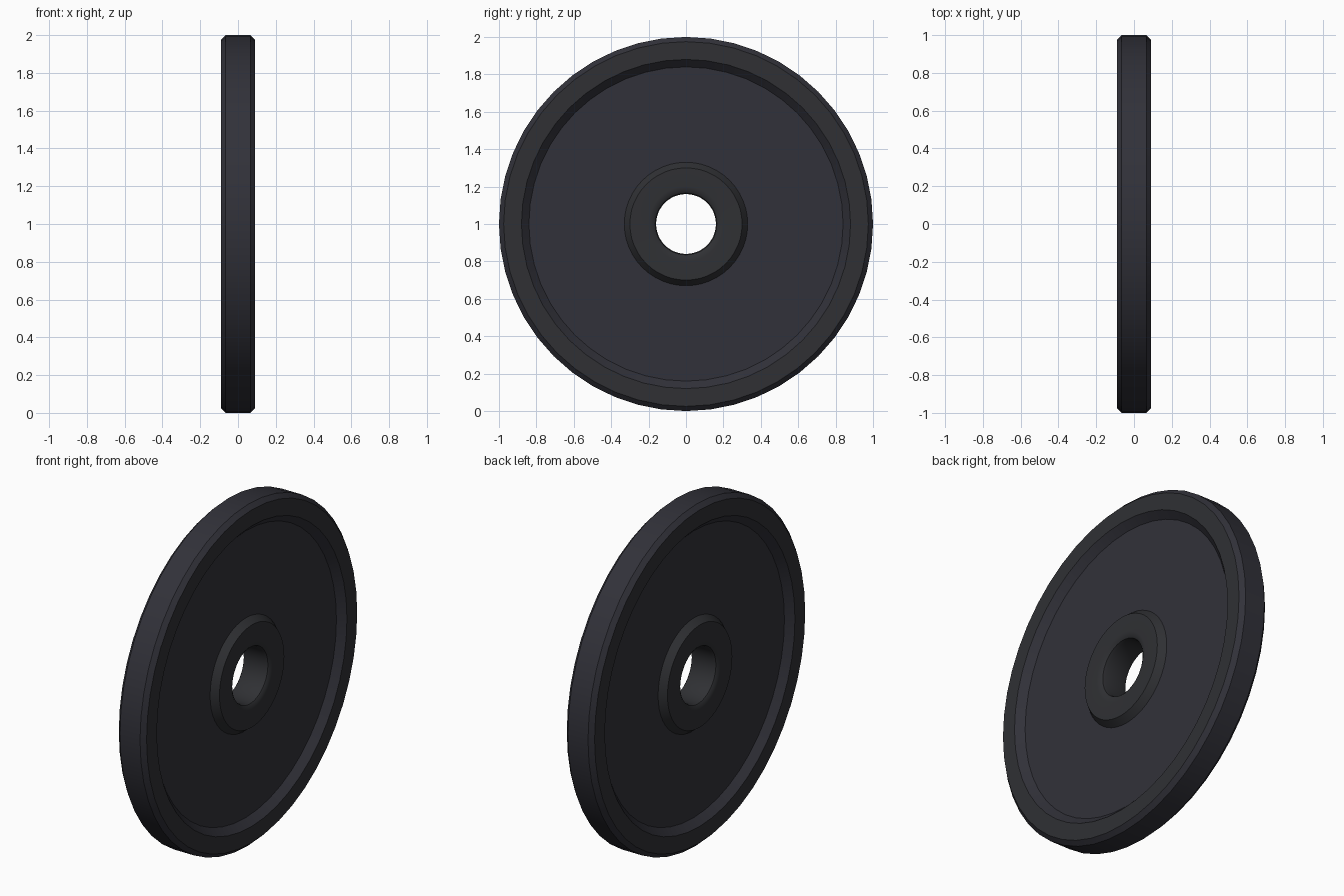
import bpy, bmesh
from math import radians, pi
from mathutils import Matrix, Vector

if "Cube" in bpy.data.objects:
    bpy.data.objects.remove(bpy.data.objects["Cube"], do_unlink=True)

SEGMENTS = 48


def material(name, colour):
    mat = bpy.data.materials.new(name)
    mat.use_nodes = True
    mat.diffuse_color = colour
    mat.node_tree.nodes["Principled BSDF"].inputs["Base Color"].default_value = colour
    return mat


charcoal = material("charcoal", (0.031, 0.031, 0.041, 1))
dark_grey = material("dark_grey", (0.029, 0.030, 0.034, 1))


def lathe(name, half_profile, mats, closed, is_second=None):
    """Spin a mirrored (x, radius) half profile around the x axis."""
    profile = half_profile + [(-x, r) for x, r in reversed(half_profile)]
    bm = bmesh.new()
    rings = []
    for i in range(SEGMENTS):
        turn = Matrix.Rotation(2 * pi * i / SEGMENTS, 3, "X")
        rings.append([bm.verts.new(turn @ Vector((x, 0, r))) for x, r in profile])
    count = len(profile)
    for i, ring in enumerate(rings):
        after = rings[(i + 1) % SEGMENTS]
        for j in range(count if closed else count - 1):
            k = (j + 1) % count
            bm.faces.new((ring[j], ring[k], after[k], after[j]))
    bmesh.ops.recalc_face_normals(bm, faces=bm.faces)
    bm.normal_update()
    for face in bm.faces:
        if is_second and is_second(face):
            face.material_index = 1
    mesh = bpy.data.meshes.new(name)
    bm.to_mesh(mesh)
    bm.free()
    for mat in mats:
        mesh.materials.append(mat)
    obj = bpy.data.objects.new(name, mesh)
    obj.location.z = 1
    bpy.context.collection.objects.link(obj)
    bpy.ops.object.select_all(action="DESELECT")
    obj.select_set(True)
    bpy.context.view_layer.objects.active = obj
    bpy.ops.object.shade_smooth_by_angle(angle=radians(32))
    return obj


# One turned body: bore, raised hub, recessed web, raised rim and bevelled tread
bore = [(0.06, 0.16), (0.078, 0.165), (0.088, 0.18), (0.09, 0.20)]
hub = [(0.09, 0.30), (0.05, 0.33)]
web_and_rim = [(0.05, 0.84), (0.09, 0.88), (0.09, 0.975), (0.065, 1.0)]


def raised_face(face):
    """Hub and rim faces, which stand proud of the web."""
    centre = face.calc_center_median()
    radius = centre.yz.length
    return radius < 0.32 or (radius > 0.87 and abs(face.normal.x) > 0.9)


lathe("wheel_disc", bore + hub + web_and_rim, [charcoal, dark_grey], True, raised_face)
